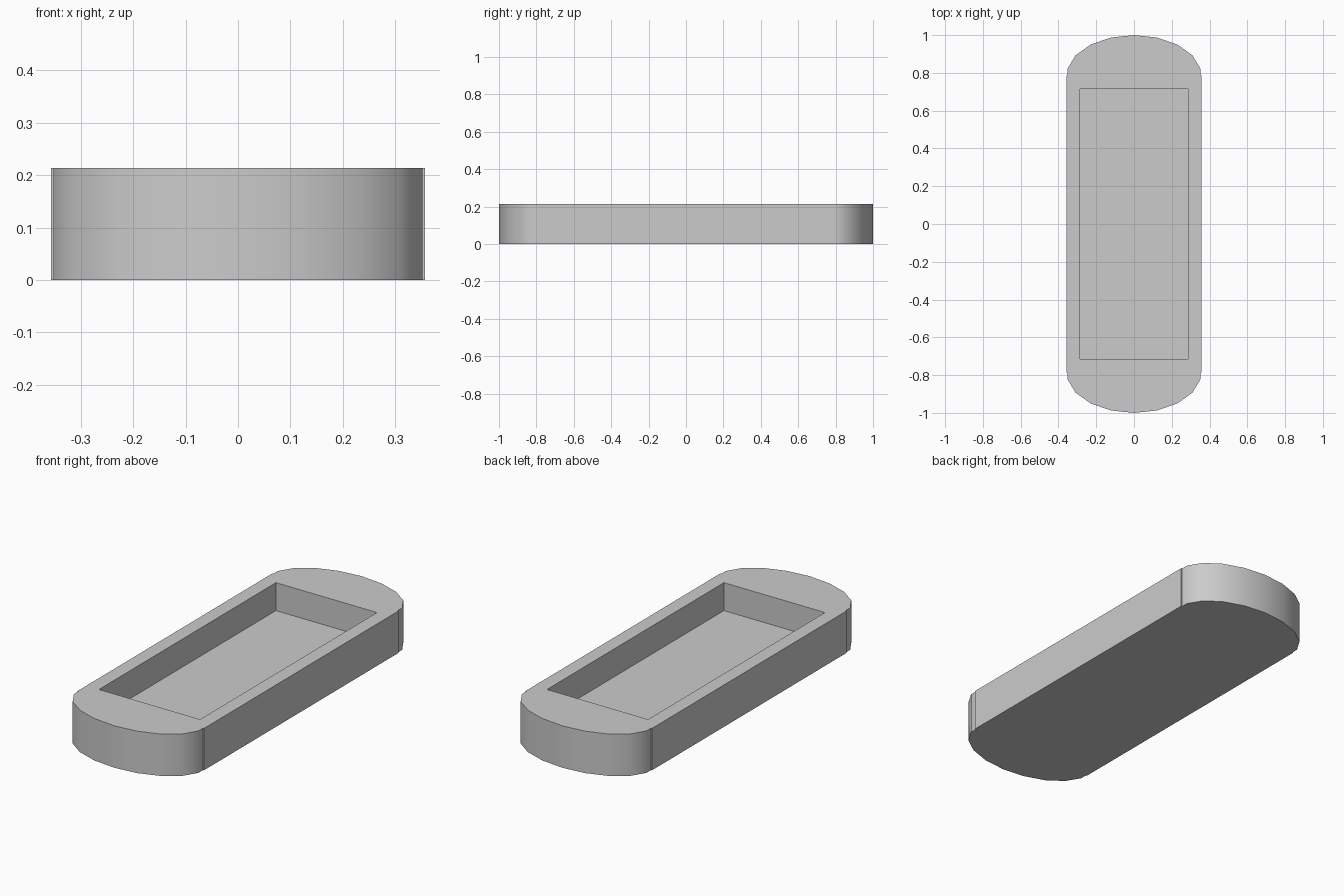
import bpy, bmesh, math

cube = bpy.data.objects.get("Cube")
if cube:
    bpy.data.objects.remove(cube, do_unlink=True)

UNIT = 1 / 14            # wall thickness
HALF_W, HALF_L, HEIGHT = 5 * UNIT, 11 * UNIT, 3 * UNIT
CAP = 3 * UNIT           # how far each rounded end reaches past the straight sides
STEPS = 4                # cap segments on each side of the tip
STEP_ANGLE = math.radians(20)

grey = bpy.data.materials.new("grey")
grey.use_nodes = True
grey.diffuse_color = (0.6, 0.6, 0.6, 1)
grey.node_tree.nodes["Principled BSDF"].inputs["Base Color"].default_value = grey.diffuse_color


def prism(name, outline, bottom, top):
    """Extrude a flat outline between two heights."""
    bm = bmesh.new()
    face = bm.faces.new([bm.verts.new((x, y, bottom)) for x, y in outline])
    side = bmesh.ops.extrude_face_region(bm, geom=[face])
    verts = [g for g in side["geom"] if isinstance(g, bmesh.types.BMVert)]
    bmesh.ops.translate(bm, verts=verts, vec=(0, 0, top - bottom))
    bmesh.ops.recalc_face_normals(bm, faces=bm.faces)
    mesh = bpy.data.meshes.new(name)
    bm.to_mesh(mesh)
    bm.free()
    mesh.materials.append(grey)
    obj = bpy.data.objects.new(name, mesh)
    bpy.context.collection.objects.link(obj)
    return obj


# Back half of the outline: straight side corner, small step, elliptical cap
last = HALF_W * math.sin(STEPS * STEP_ANGLE)
half = [(HALF_W, HALF_L), (last, HALF_L)]
for i in range(STEPS, -STEPS - 1, -1):
    a = i * STEP_ANGLE
    half.append((HALF_W * math.sin(a), HALF_L + CAP * math.cos(a)))
half += [(-last, HALF_L), (-HALF_W, HALF_L)]
outline = half + [(-x, -y) for x, y in half]

tray = prism("tray", outline, 0, HEIGHT)

# Rectangular recess
rx, ry = 4 * UNIT, 10 * UNIT
cutter = prism("recess_cutter", [(rx, ry), (-rx, ry), (-rx, -ry), (rx, -ry)], UNIT, HEIGHT + UNIT)
cutter.hide_render = True
cut = tray.modifiers.new("recess", 'BOOLEAN')
cut.operation = 'DIFFERENCE'
cut.solver = 'EXACT'
cut.object = cutter

bpy.ops.object.select_all(action='DESELECT')
tray.select_set(True)
bpy.context.view_layer.objects.active = tray
bpy.ops.object.modifier_apply(modifier=cut.name)
bpy.data.objects.remove(cutter, do_unlink=True)

# Smooth the rounded ends, keep the other edges crisp
bpy.ops.object.shade_smooth_by_angle(angle=math.radians(35))
